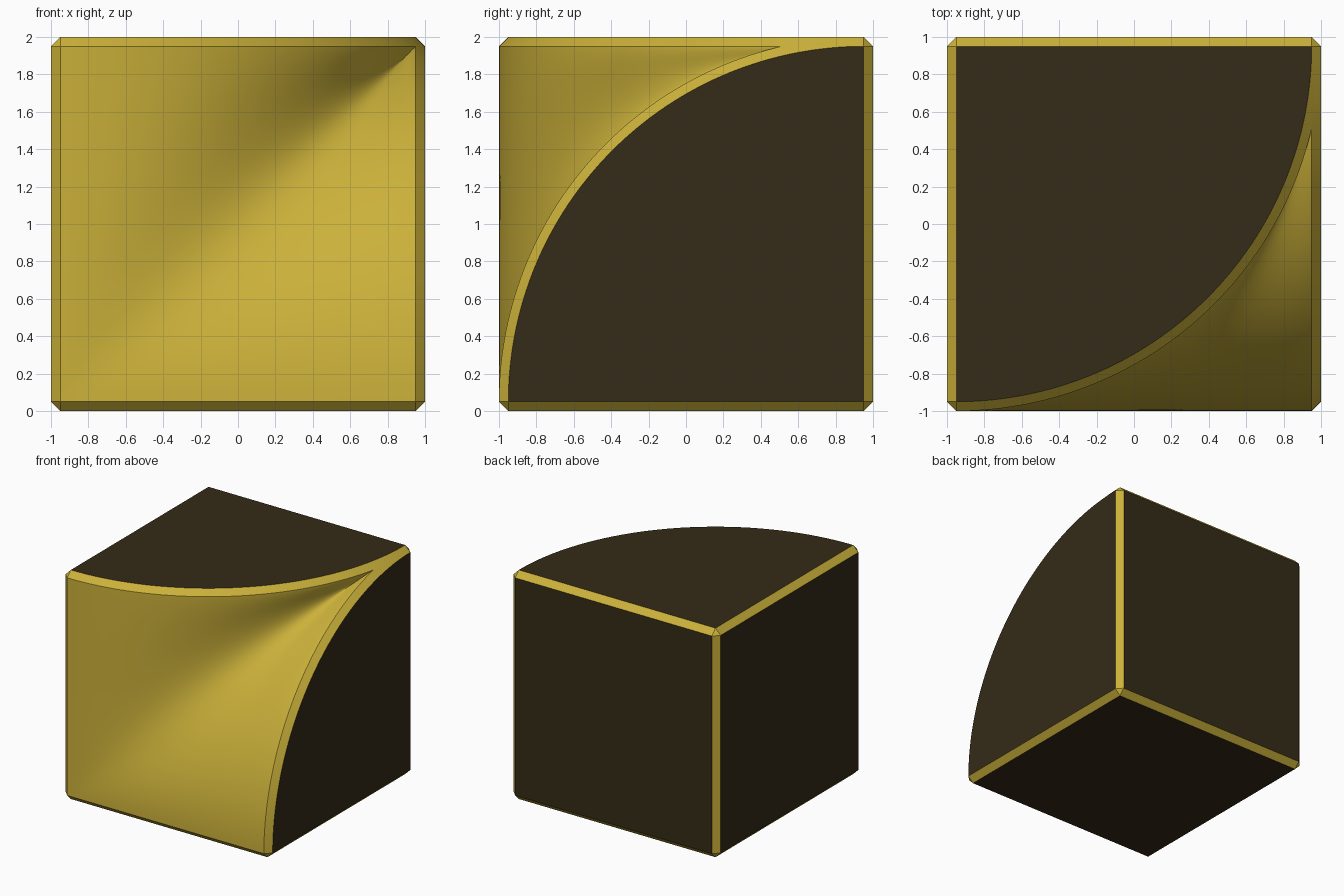
import bpy, math
from mathutils import Vector

if "Cube" in bpy.data.objects:
    bpy.data.objects.remove(bpy.data.objects["Cube"])

N = 64          # segments along each arc
H = 0.05        # chamfer size
S = 1.9         # core cube size
CORE = Vector((-0.6, 0.6, 0.4))


def material(name, rgb):
    m = bpy.data.materials.new(name)
    m.diffuse_color = (*rgb, 1)
    m.use_nodes = True
    m.node_tree.nodes["Principled BSDF"].inputs["Base Color"].default_value = m.diffuse_color
    return m


yellow = material("yellow", (0.60, 0.44, 0.042))
dark = material("dark", (0.035, 0.025, 0.009))


def world(a, f, c):
    return Vector((-0.95 + S * a, -0.95 + S * f, 0.05 + S * c))


def make(name, verts, faces, mat, orient=True):
    if orient:  # turn every face away from the core
        for k, f in enumerate(faces):
            p = [verts[i] for i in f]
            n = Vector()
            for i in range(len(p)):
                n += p[i].cross(p[(i + 1) % len(p)])
            if n.dot(sum(p, Vector()) / len(p) - CORE) < 0:
                faces[k] = f[::-1]
    me = bpy.data.meshes.new(name)
    me.from_pydata(verts, [], faces)
    me.materials.append(mat)
    ob = bpy.data.objects.new(name, me)
    bpy.context.collection.objects.link(ob)
    return ob


X, Y, Z = Vector((1, 0, 0)), Vector((0, 1, 0)), Vector((0, 0, 1))
ang = [math.pi / 2 * i / N for i in range(N + 1)]

# Core outline: corners and the two quarter arcs
A, B, C = world(0, 0, 0), world(1, 0, 0), world(0, 0, 1)
D, E, F, T = world(0, 1, 0), world(1, 1, 0), world(0, 1, 1), world(1, 1, 1)
top_arc = [world(math.sin(t), 1 - math.cos(t), 1) for t in ang]
right_arc = [world(1, 1 - math.cos(t), math.sin(t)) for t in ang]
top_n = [Vector((math.sin(t), -math.cos(t), 0)) for t in ang]
right_n = [Vector((0, -math.cos(t), math.sin(t))) for t in ang]

# Flat dark panels, pushed out from the core
panels = {"left_panel": ([A, C, F, D], -X), "bottom_panel": ([A, B, E, D], -Z),
          "back_panel": ([D, E, T, F], Y), "top_panel": (top_arc + [F], Z),
          "right_panel": (right_arc + [E], X)}
for name, (pts, n) in panels.items():
    make(name, [p + n * H for p in pts], [list(range(len(pts)))], dark)

# Chamfer strips between neighbouring faces, and corner triangles
verts, faces = [], []


def strip(pts, n1, n2):
    base = len(verts)
    for i, p in enumerate(pts):
        for n in (n1, n2):
            verts.append(p + H * (n[i] if isinstance(n, list) else n))
    for i in range(len(pts) - 1):
        k = base + 2 * i
        faces.append([k, k + 1, k + 3, k + 2])


for p, q, n1, n2 in [(A, C, -X, -Y), (A, B, -Y, -Z), (A, D, -X, -Z), (C, F, -X, Z),
                     (D, F, -X, Y), (D, E, Y, -Z), (B, E, X, -Z), (E, T, X, Y), (F, T, Y, Z)]:
    strip([p, q], n1, n2)
strip(top_arc, [Z] * (N + 1), top_n)
strip(right_arc, [X] * (N + 1), right_n)
for p, ns in [(A, (-X, -Y, -Z)), (B, (X, -Y, -Z)), (C, (-X, -Y, Z)), (D, (-X, Y, -Z)),
              (E, (X, Y, -Z)), (F, (-X, Y, Z)), (T, (X, Y, Z))]:
    faces.append(list(range(len(verts), len(verts) + 3)))
    verts += [p + n * H for n in ns]
frame = make("chamfer_frame", verts, faces, yellow)
bpy.context.view_layer.objects.active = frame
frame.select_set(True)
bpy.ops.object.shade_smooth_by_angle(angle=math.radians(20))


# Curved front: blends the upright cylinder (top) into the lying one (right)
def g(t):
    return 1 - math.sqrt(max(0, 1 - t * t))


def depth(a, c):
    p, q = (c * (1 - a)) ** 2, (a * (1 - c)) ** 2
    w = p / (p + q) if p + q > 1e-18 else 0.5
    return w * g(a) + (1 - w) * g(c)


verts, faces = [], []
for j, v in enumerate(ang):
    for i, u in enumerate(ang):
        a, c, e = math.sin(u), math.sin(v), 1e-5
        if i == 0 or j == 0:
            n = -Y
        if j == N:
            n = top_n[i]
        elif i == N:
            n = right_n[j]
        elif i and j:
            n = Vector(((depth(a + e, c) - depth(a - e, c)) / (2 * e), -1,
                        (depth(a, c + e) - depth(a, c - e)) / (2 * e))).normalized()
        p = world(a, depth(a, c), c) + n * H
        p.x, p.z = min(p.x, 0.95), min(p.z, 1.95)
        verts.append(p)
W = N + 1
for j in range(N):
    for i in range(N):
        k = j * W + i
        faces.append([k, k + 1, k + W + 1, k + W])
front = make("curved_front", verts, faces, yellow, orient=False)
front.data.shade_smooth()
